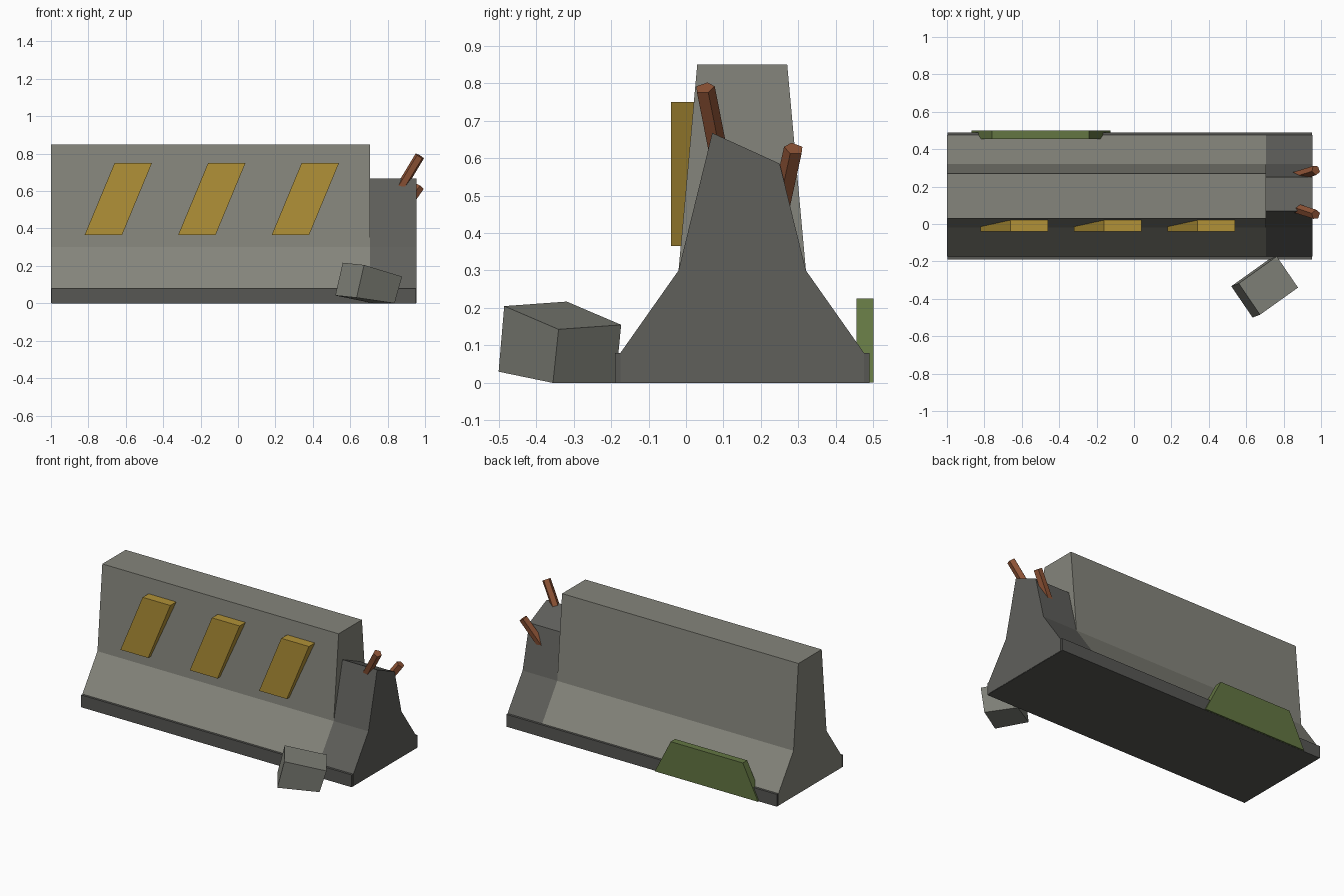
import bpy
import bmesh
from mathutils import Vector

if "Cube" in bpy.data.objects:
    bpy.data.objects.remove(bpy.data.objects["Cube"])


def material(name, rgb):
    m = bpy.data.materials.new(name)
    m.diffuse_color = (*rgb, 1)
    m.use_nodes = True
    m.node_tree.nodes["Principled BSDF"].inputs["Base Color"].default_value = m.diffuse_color
    return m


CONCRETE = material("concrete", (0.235, 0.235, 0.20))
RUBBLE = material("rubble_concrete", (0.215, 0.22, 0.19))
BROKEN = material("broken_concrete", (0.115, 0.115, 0.105))
PLINTH = material("dark_base", (0.095, 0.095, 0.088))
YELLOW = material("faded_yellow", (0.44, 0.285, 0.038))
RUST = material("rust", (0.28, 0.09, 0.038))
MOSS = material("moss", (0.125, 0.18, 0.055))


def finish(name, bm, mat):
    bmesh.ops.recalc_face_normals(bm, faces=bm.faces)
    mesh = bpy.data.meshes.new(name)
    bm.to_mesh(mesh)
    bm.free()
    mesh.materials.append(mat)
    obj = bpy.data.objects.new(name, mesh)
    bpy.context.collection.objects.link(obj)
    return obj


def extrude(name, outline, depth, mat):
    """Close an outline of 3D points and push it along the depth vector."""
    bm = bmesh.new()
    face = bm.faces.new([bm.verts.new(p) for p in outline])
    out = bmesh.ops.extrude_face_region(bm, geom=[face])
    moved = [g for g in out["geom"] if isinstance(g, bmesh.types.BMVert)]
    bmesh.ops.translate(bm, verts=moved, vec=depth)
    return finish(name, bm, mat)


def along_x(name, profile, x0, x1, mat):
    return extrude(name, [(x0, y, z) for y, z in profile], (x1 - x0, 0, 0), mat)


# Barrier body: foot, sloped skirt, steep wall; the broken end keeps the skirt
FRONT = [(-0.175, 0.002), (-0.175, 0.08), (-0.02, 0.30)]
BACK = [(0.30 - y, z) for y, z in reversed(FRONT)]
along_x("barrier_wall", FRONT + [(0.03, 0.85), (0.27, 0.85)] + BACK,
        -1.0, 0.705, CONCRETE)
along_x("broken_end", FRONT + [(0.07, 0.667), (0.25, 0.585)] + BACK,
        0.705, 0.955, BROKEN)

# Base strip
along_x("base_strip", [(-0.19, 0), (-0.19, 0.08), (0.49, 0.08), (0.49, 0)],
        -0.998, 0.953, PLINTH)

# Slanted warning blocks on the front
for i in range(3):
    x = -0.82 + 0.5 * i
    outline = [(x, -0.04, 0.365), (x + 0.2, -0.04, 0.365),
               (x + 0.36, -0.04, 0.75), (x + 0.16, -0.04, 0.75)]
    extrude(f"warning_stripe_{i + 1}", outline, (0, 0.062, 0), YELLOW)

# Moss patch at the back foot
extrude("moss_patch", [(-0.87, 0.455, 0.001), (-0.125, 0.455, 0.001),
                       (-0.24, 0.455, 0.225), (-0.76, 0.455, 0.225)],
        (0, 0.045, 0), MOSS)


# Bent-out reinforcing bars
def bar(name, base, tip):
    base, tip = Vector(base), Vector(tip)
    axis = tip - base
    bm = bmesh.new()
    bmesh.ops.create_cone(bm, cap_ends=True, segments=5, radius1=0.027,
                          radius2=0.027, depth=axis.length)
    rot = axis.to_track_quat("Z", "Y").to_matrix()
    for v in bm.verts:
        v.co = rot @ v.co + (base + tip) / 2
    return finish(name, bm, RUST)


bar("rebar_front", (0.85, 0.09, 0.585), (0.972, 0.05, 0.787))
bar("rebar_back", (0.86, 0.253, 0.465), (0.972, 0.288, 0.625))

# Tilted rubble block, flattened where it meets the ground
bm = bmesh.new()
bmesh.ops.create_cube(bm, size=1)
corner = Vector((0.634, -0.5, 0.03))
edges = [Vector(e) for e in ((0.203, 0.145, -0.062),
                             (-0.114, 0.167, 0.012), (0.04, 0.015, 0.175))]
for v in bm.verts:
    co = corner + sum((e * (c + 0.5) for e, c in zip(edges, v.co)), Vector())
    co.z = max(co.z, 0)
    v.co = co
finish("rubble_block", bm, RUBBLE)
